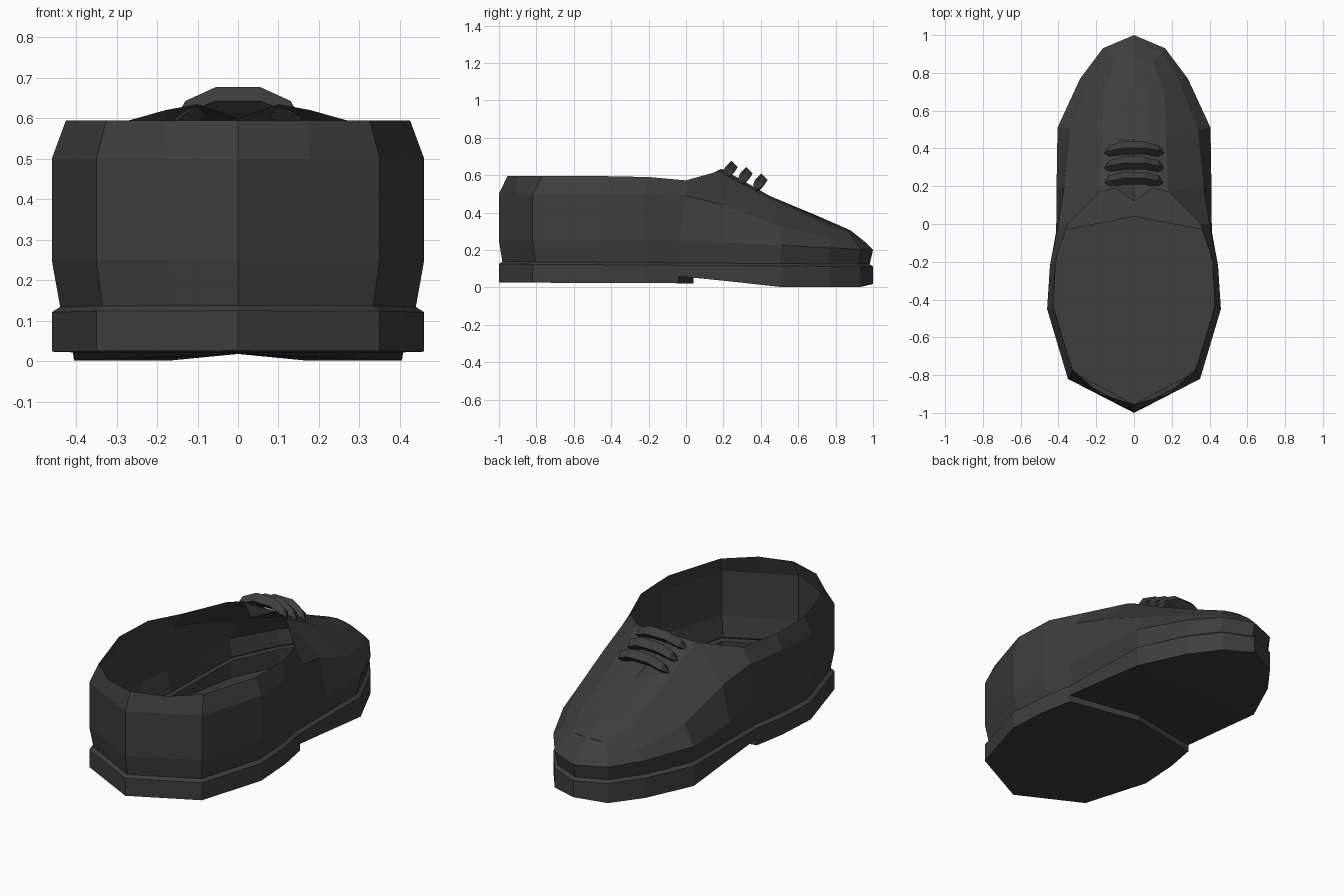
import bpy
import bmesh
from mathutils import Vector

default_cube = bpy.data.objects.get("Cube")
if default_cube:
    bpy.data.objects.remove(default_cube, do_unlink=True)

# One dark leather colour for the whole shoe
leather = bpy.data.materials.new("dark_leather")
leather.use_nodes = True
colour = (0.048, 0.048, 0.048, 1)
leather.diffuse_color = colour
leather.node_tree.nodes["Principled BSDF"].inputs["Base Color"].default_value = colour


def finish(name, bm):
    """Weld the mesh and turn it into a flat shaded object."""
    bmesh.ops.remove_doubles(bm, verts=bm.verts, dist=0.0005)
    bmesh.ops.recalc_face_normals(bm, faces=bm.faces)
    mesh = bpy.data.meshes.new(name)
    bm.to_mesh(mesh)
    bm.free()
    mesh.materials.append(leather)
    obj = bpy.data.objects.new(name, mesh)
    bpy.context.collection.objects.link(obj)
    return obj


def add_face(bm, points):
    """Add a face, dropping repeated corners."""
    corners = []
    for point in points:
        point = Vector(point)
        if all((point - other).length > 0.0005 for other in corners):
            corners.append(point)
    if len(corners) > 2:
        bm.faces.new([bm.verts.new(corner) for corner in corners])


def add_strip(bm, first, second):
    """Join two rows of points with quads."""
    for i in range(len(first) - 1):
        add_face(bm, (first[i], first[i + 1], second[i + 1], second[i]))


def add_both_sides(bm, first, second):
    """Join two rows on the left and mirror them to the right."""
    add_strip(bm, first, second)
    add_strip(bm, [(-x, y, z) for x, y, z in first], [(-x, y, z) for x, y, z in second])


def welt_height(y):
    return 0.118 - 0.007 * y


# Half outline of the shoe, from the heel to the toe
outline = [(0, -1), (.175, -.91), (.35, -.82), (.46, -.45), (.445, -.22), (.412, -.04),
           (.41, .2), (.405, .51), (.285, .77), (.165, .93), (0, 1)]
welt = [(x, y, welt_height(y)) for x, y in outline]
arch_side = outline[5] + (0.06,)
arch_middle = (0, .04, .055)


# Hollow sole: walls, a narrow ledge inside the welt and a bottom in two halves
def heel_height(y):
    return 0.022 - 0.004 * y


def forepart_height(y):
    if y < 0.51:
        return 0.06 - 0.055 * (y + 0.04) / 0.55
    return 0.018 if y > 0.95 else 0.002


bm = bmesh.new()
heel_edge = [(x, y, heel_height(y)) for x, y in outline[:6]]
front_edge = [(x, y, forepart_height(y)) for x, y in outline[5:]]
add_both_sides(bm, welt[:6], heel_edge)
add_both_sides(bm, welt[5:], front_edge)
add_both_sides(bm, welt, [(x * .93, y * .955, z) for x, y, z in welt])

heel_tip = (0, .04, heel_height(0))
heel_edge.append(heel_tip)
add_both_sides(bm, heel_edge, [(0, y, z) for x, y, z in heel_edge])
add_both_sides(bm, front_edge, [arch_middle] + [(0, y, max(z, .018)) for x, y, z in front_edge[1:]])
add_both_sides(bm, [arch_side, arch_middle], [heel_edge[5], heel_tip])
finish("sole", bm)

# Upper: rows of points stacked from the welt to the opening
seam = [(x * 0.955, y * 0.982, welt_height(y) + 0.013) for x, y in outline]
side = [(x, y, 0.25 if y < 0 else 0.25 - 0.05 * y) for x, y in outline]
shoulder = [(x, y, 0.5) for x, y in outline[:5]] + [
    (.40, 0, .49), (.37, .2, .44), (.34, .5, .33), (.235, .77, .26),
    (.15, .91, .235), (0, .955, .245)]
rim = [(0, -.955, .595), (.18, -.9, .595), (.325, -.77, .595), (.425, -.45, .595),
       (.42, -.2, .59), (.35, 0, .572), (.18, .17, .62), (.17, .45, .475),
       (.16, .7, .355), (.1, .86, .3), (0, .88, .305)]

# Lacing flaps and sunken tongue close the front of the upper
flap = [(.1, .19, .635), (.08, .45, .488), (.08, .71, .37), (.05, .87, .305), (0, .88, .305)]
tongue = [(0, .12, .6), (0, .45, .475), (0, .72, .375), (0, .88, .305), (0, .88, .305)]

bm = bmesh.new()
bands = [(welt, seam), (seam, side), (side, shoulder), (shoulder, rim),
         (rim[6:], flap), (flap, tongue)]
for lower, upper in bands:
    add_both_sides(bm, lower, upper)
finish("upper", bm)


# Laces: arched bars with a diamond section and pointed ends
def lace(name, y, z):
    bm = bmesh.new()
    arch = [(-.16, -.05, 0), (-.13, -.025, .03), (-.055, .005, .034)]
    arch += [(-x, drop, size) for x, drop, size in reversed(arch)]
    rings = []
    for x, drop, size in arch:
        bow = y + drop * 0.5
        ring = [(x, bow, z + drop + size), (x, bow + size, z + drop),
                (x, bow, z + drop - size), (x, bow - size, z + drop)]
        rings.append(ring + ring[:1])
    for near, far in zip(rings, rings[1:]):
        add_strip(bm, near, far)
    return finish(name, bm)


for index in range(3):
    lace(f"lace_{index + 1}", 0.24 + 0.08 * index, 0.638 - 0.034 * index)
